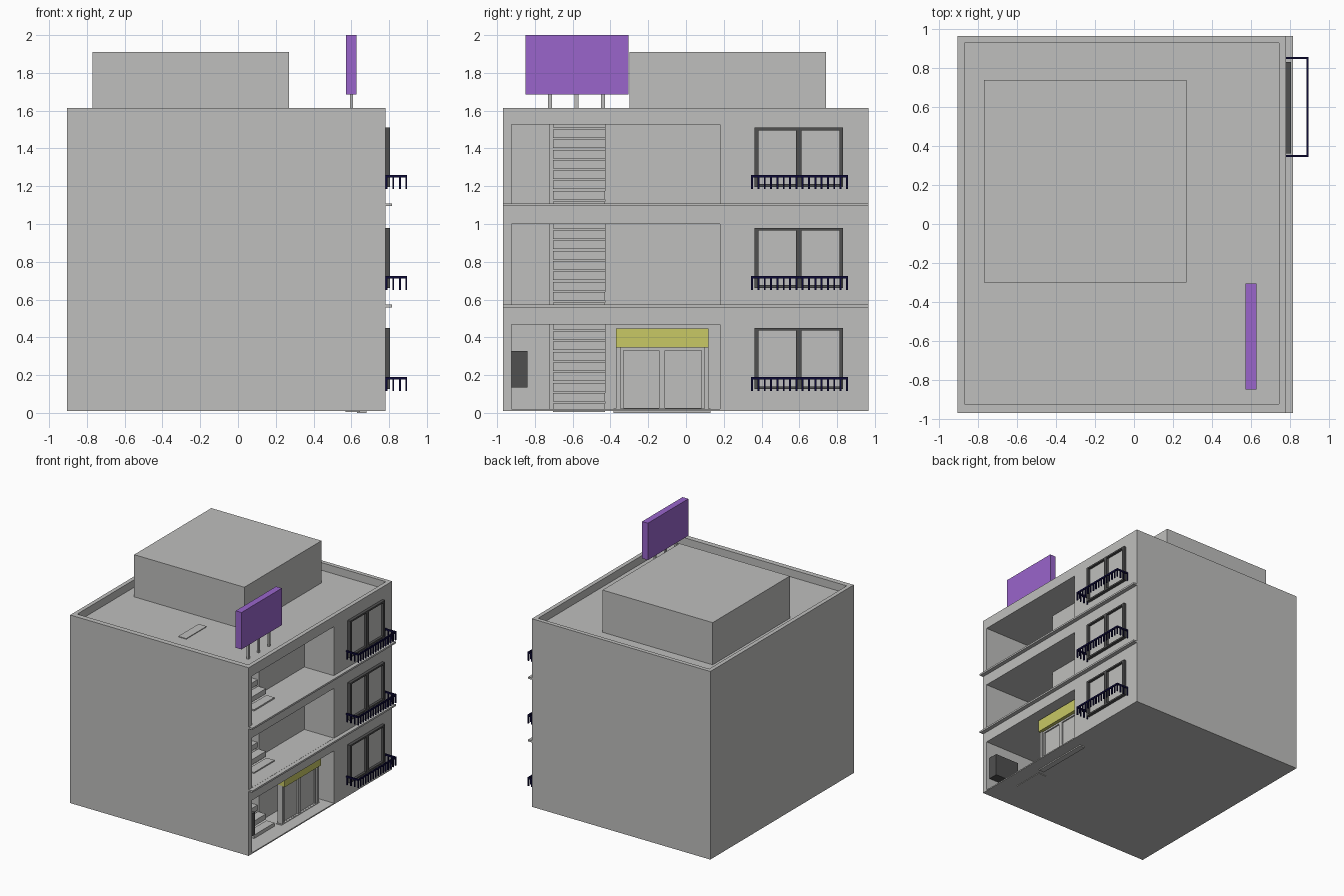
import bpy
import bmesh

cube = bpy.data.objects.get("Cube")
if cube:
    bpy.data.objects.remove(cube, do_unlink=True)


def material(name, rgb):
    m = bpy.data.materials.new(name)
    m.use_nodes = True
    m.diffuse_color = (*rgb, 1)
    m.node_tree.nodes["Principled BSDF"].inputs["Base Color"].default_value = (*rgb, 1)
    return m


CONCRETE = material("concrete grey", (0.52, 0.52, 0.51))
CHARCOAL = material("charcoal", (0.08, 0.08, 0.08))
NAVY = material("navy iron", (0.004, 0.003, 0.04))
PURPLE = material("purple panel", (0.32, 0.13, 0.6))
YELLOW = material("yellow awning", (0.58, 0.58, 0.13))


def finish(name, bm, mat):
    bmesh.ops.recalc_face_normals(bm, faces=bm.faces)
    mesh = bpy.data.meshes.new(name)
    bm.to_mesh(mesh)
    bm.free()
    mesh.materials.append(mat)
    ob = bpy.data.objects.new(name, mesh)
    bpy.context.collection.objects.link(ob)
    return ob


def boxes(name, mat, spans):
    """One object from boxes given as ((x0, x1), (y0, y1), (z0, z1))."""
    bm = bmesh.new()
    for span in spans:
        verts = bmesh.ops.create_cube(bm, size=1)["verts"]
        for v in verts:
            for i, (a, b) in enumerate(span):
                v.co[i] = (a + b) / 2 + v.co[i] * (b - a)
    return finish(name, bm, mat)


def prism(name, mat, plan, z0, z1):
    bm = bmesh.new()
    face = bm.faces.new([bm.verts.new((x, y, z0)) for x, y in plan])
    top = bmesh.ops.extrude_face_region(bm, geom=[face])["geom"]
    for v in top:
        if isinstance(v, bmesh.types.BMVert):
            v.co.z = z1
    return finish(name, bm, mat)


def cut(target, cutter):
    mod = target.modifiers.new("cut", "BOOLEAN")
    mod.operation = "DIFFERENCE"
    mod.solver = "EXACT"
    mod.object = cutter
    bpy.context.view_layer.objects.active = target
    bpy.ops.object.modifier_apply(modifier=mod.name)
    bpy.data.objects.remove(cutter, do_unlink=True)


FACADE = 0.78
FRONT, BACK = -0.97, 0.965
ROOF = 1.55
PITCH = 0.535  # storey height

# Building shell with sunken roof and stepped porches
shell = boxes("building_shell", CONCRETE, [((-0.905, FACADE), (FRONT, BACK), (0.01, 1.615))])
cut(shell, boxes("roof_cutter", CONCRETE, [((-0.87, 0.745), (-0.925, 0.93), (ROOF, 1.8))]))
porch_plan = [(0.9, -0.925), (0.9, 0.18), (0.5, 0.18), (0.5, -0.43),
              (-0.1, -0.43), (-0.1, -0.72), (0.2, -0.72), (0.2, -0.925)]
for z0, z1 in ((0.02, 0.467), (0.575, 1.0), (1.108, 1.527)):
    cut(shell, prism("porch_cutter", CONCRETE, porch_plan, z0, z1))

boxes("roof_room", CONCRETE, [((-0.77, 0.27), (-0.3, 0.74), (ROOF - 0.01, 1.91))])
boxes("floor_ledges", CONCRETE,
      [((FACADE - 0.01, 0.815), (FRONT, BACK), (z - 0.015, z)) for z in (0.574, 1.109)])

# Repeated storey parts
for storey in range(3):
    base = storey * PITCH
    n = storey + 1

    # Open stair rising away from the facade
    steps = []
    for i in range(9):
        x, z = 0.57 - i * 0.08, base + 0.05 + i * 0.0545
        steps.append(((x, x + 0.075), (-0.705, -0.43), (z - 0.045, z)))
    boxes(f"stair_{n}", CONCRETE, steps)

    # Window frame with a central mullion and pale panes
    z0, z1 = base + 0.127, base + 0.45 - 0.005 * storey
    xs = (FACADE - 0.01, 0.806)
    bars = [(xs, (y, y + w), (z0, z1)) for y, w in ((0.363, 0.02), (0.582, 0.03), (0.812, 0.02))]
    bars += [(xs, (0.363, 0.832), (z, z + 0.014)) for z in (z0, z1 - 0.014)]
    boxes(f"window_frame_{n}", CHARCOAL, bars)
    boxes(f"window_panes_{n}", CONCRETE,
          [((FACADE, 0.785), (0.37, 0.825), (z0 + 0.01, z1 - 0.01))])

    # Balcony rail with hanging balusters
    top, low, out, t = base + 0.19, base + 0.115, 0.896, 0.01
    ya, yb = 0.345, 0.857
    rail = (top - 0.014, top)
    parts = [((out - t, out), (ya, yb), rail)]
    parts += [((FACADE - 0.005, out), (y, y + t), rail) for y in (ya, yb - t)]
    for i in range(16):
        y = ya + i * (yb - ya - t) / 15
        parts.append(((out - t, out), (y, y + t), (low, top)))
    for i in range(3):
        x = FACADE + 0.002 + i * 0.035
        parts += [((x, x + t), (y, y + t), (low, top)) for y in (ya, yb - t)]
    boxes(f"balcony_rail_{n}", NAVY, parts)

# Entrance: jambs, door leaves, threshold and awning
door = [((0.63, 0.68), (y, y + 0.022), (0.01, 0.35)) for y in (-0.37, 0.098)]
for ya, yb in ((-0.348, -0.126), (-0.126, 0.098)):
    door += [((0.64, 0.67), (y, y + 0.016), (0.01, 0.345)) for y in (ya, yb - 0.016)]
    door += [((0.64, 0.67), (ya, yb), z) for z in ((0.01, 0.025), (0.33, 0.345))]
    door.append(((0.652, 0.658), (ya + 0.01, yb - 0.01), (0.02, 0.34)))
boxes("entrance_door", CONCRETE, door)
boxes("entrance_threshold", CONCRETE, [((0.63, 0.68), (-0.385, 0.13), (0.0, 0.024))])
boxes("entrance_awning", YELLOW, [((0.63, 0.7), (-0.37, 0.118), (0.345, 0.447))])

# Meter cabinet on the porch side wall
boxes("meter_cabinet", CHARCOAL, [((0.52, 0.75), (-0.93, -0.84), (0.135, 0.327))])

# Rooftop sign on three posts
boxes("roof_sign", PURPLE, [((0.573, 0.628), (-0.85, -0.305), (1.685, 2.0))])
boxes("sign_posts", CONCRETE,
      [((0.593, 0.609), (y - 0.01, y + 0.01), (ROOF - 0.01, 1.69)) for y in (-0.72, -0.58, -0.44)])
